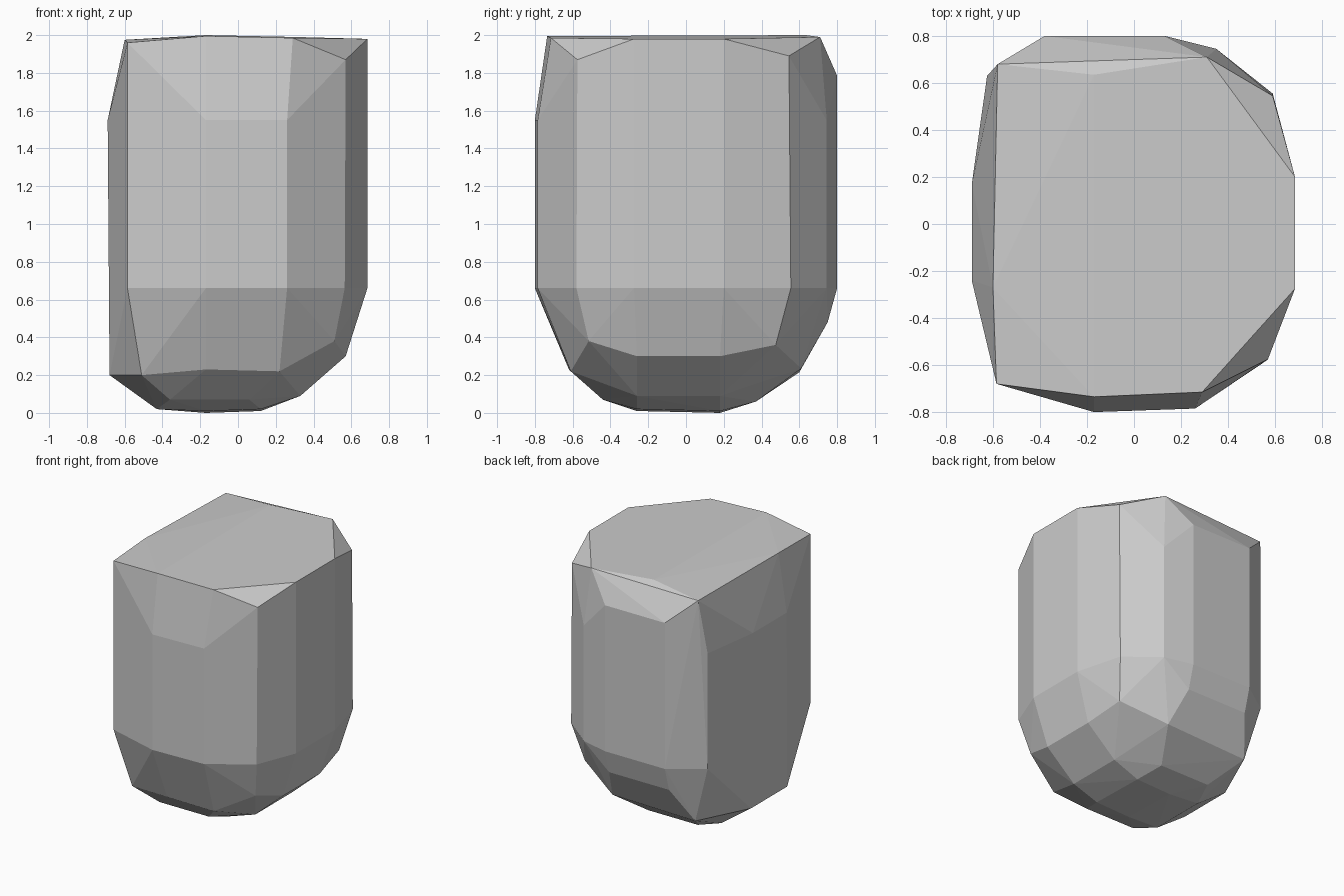
import bpy, bmesh, math

# Outline shared by the upright walls, used at two heights
wall = [(-.585, -.68), (-.17, -.80), (.26, -.785), (.565, -.58),
        (.685, -.275), (.685, .20), (.59, .555), (.35, .745),
        (-.625, .63), (-.69, .17), (-.69, -.24)]
points = [(x, y, z) for z in (.66, 1.55) for x, y in wall]

# Slightly domed top rim
points += [(-.585, -.68, 1.96), (-.17, -.735, 1.995), (.29, -.715, 1.985),
           (.57, -.575, 1.87), (.685, -.275, 1.98), (.685, .20, 1.98),
           (.59, .545, 1.89), (.31, .71, 1.99), (-.17, .635, 2.0),
           (-.58, .68, 1.965), (-.60, -.27, 1.975), (-.17, -.26, 2.0)]

# Flat back panel with its sloping upper and lower ends
points += [(x, y, z) for y, z in ((.80, 1.785), (.80, .66), (.75, .48))
           for x in (-.38, .13)]

# Rounded underside: lower rim, then the shallow bottom
points += [(-.51, -.56, .20), (-.17, -.62, .23), (.22, -.61, .22),
           (.51, -.515, .38), (.53, .475, .36), (.20, .61, .235), (-.50, .60, .215)]
points += [(x, y, z) for x, z in ((-.68, .20), (.57, .30), (.33, .09), (-.43, .02))
           for y in (-.26, .18)]
points += [(x, y, z) for y, z in ((-.44, .07), (.37, .06)) for x in (-.36, .06)]
points += [(-.17, -.26, .01), (-.17, .18, 0), (.12, .18, .01), (.12, -.26, .02)]

# Wrap the points in a faceted convex skin
bm = bmesh.new()
for p in points:
    bm.verts.new(p)
hull = bmesh.ops.convex_hull(bm, input=bm.verts[:])
loose = [v for v in bm.verts if not v.link_faces]
bmesh.ops.delete(bm, geom=loose, context='VERTS')
bmesh.ops.dissolve_limit(bm, angle_limit=math.radians(1.5),
                         verts=bm.verts[:], edges=bm.edges[:])
bmesh.ops.recalc_face_normals(bm, faces=bm.faces[:])

mesh = bpy.data.meshes.new("stone_block")
bm.to_mesh(mesh)
bm.free()
bpy.context.collection.objects.link(bpy.data.objects.new("stone_block", mesh))
